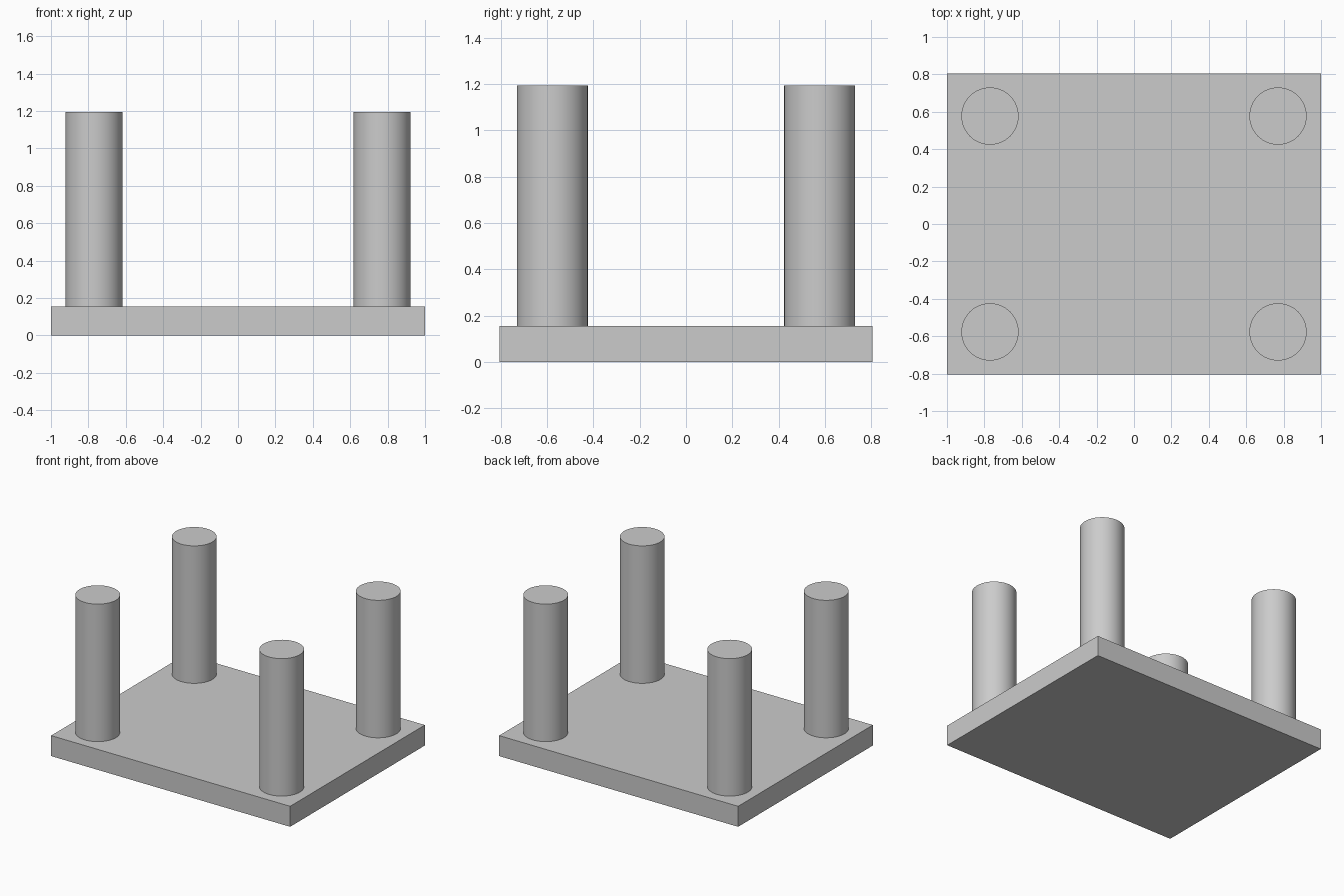
import bpy
import math

cube = bpy.data.objects.get("Cube")
if cube:
    bpy.data.objects.remove(cube, do_unlink=True)

GREY = (0.6, 0.6, 0.6, 1.0)
BASE_W, BASE_D, BASE_H = 2.0, 1.61, 0.155
POST_X, POST_Y, POST_R, TOP_Z = 0.77, 0.577, 0.153, 1.195

grey = bpy.data.materials.new("light grey")
grey.use_nodes = True
grey.diffuse_color = GREY
grey.node_tree.nodes["Principled BSDF"].inputs["Base Color"].default_value = GREY


def finish(name):
    obj = bpy.context.object
    obj.name = name
    obj.data.name = name
    obj.data.materials.append(grey)
    return obj


# Flat rectangular base plate
bpy.ops.mesh.primitive_cube_add(size=1, location=(0, 0, BASE_H / 2))
plate = finish("base_plate")
plate.scale = (BASE_W, BASE_D, BASE_H)
bpy.ops.object.transform_apply(location=False, rotation=False, scale=True)

# Four round posts standing on the plate, one near each corner
for side, sx in (("left", 1), ("right", -1)):
    for end, sy in (("front", -1), ("back", 1)):
        bpy.ops.mesh.primitive_cylinder_add(
            vertices=64, radius=POST_R, depth=TOP_Z - BASE_H,
            location=(sx * POST_X, sy * POST_Y, (TOP_Z + BASE_H) / 2))
        finish(f"{end}_{side}_post")
        bpy.ops.object.shade_smooth_by_angle(angle=math.radians(30))
